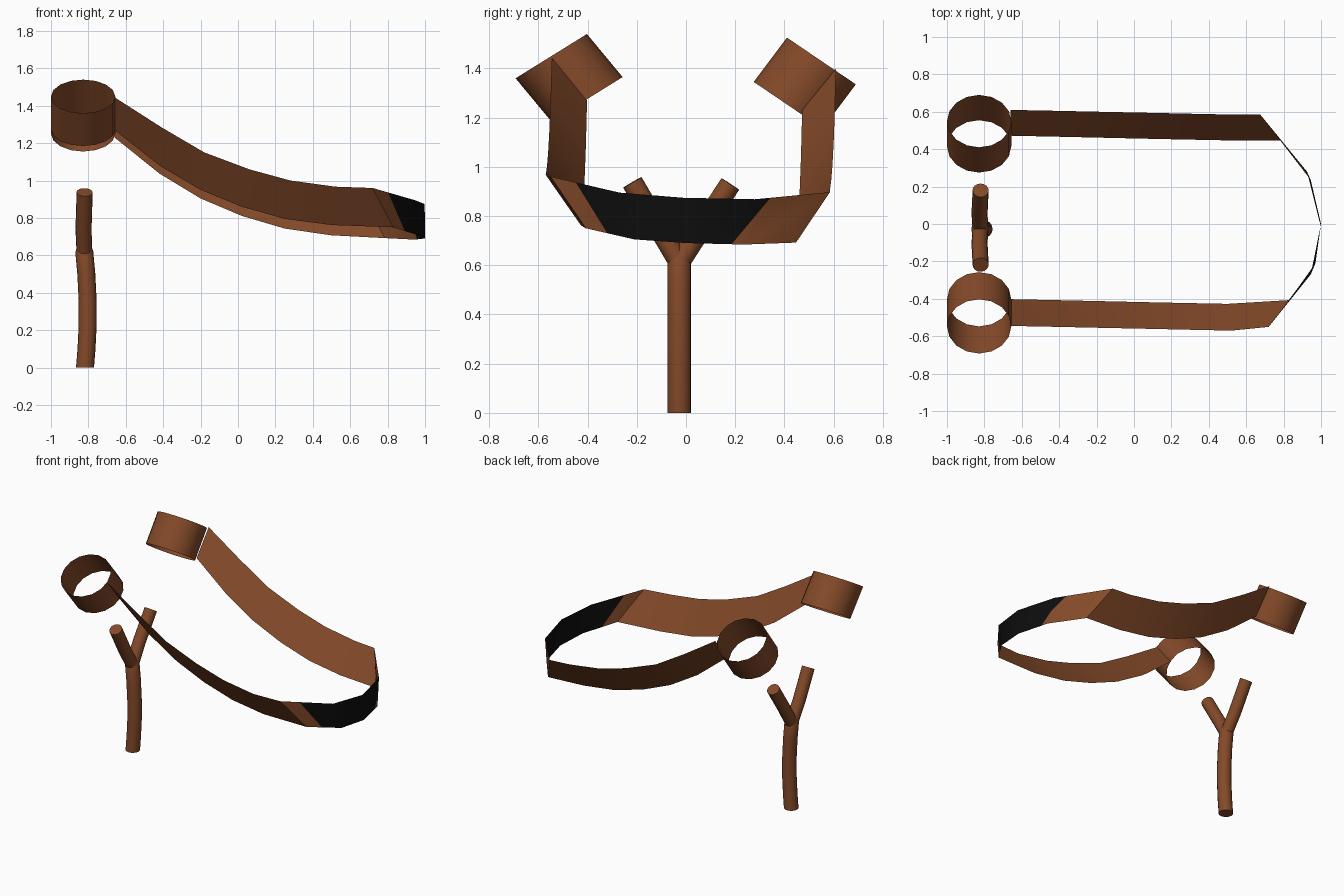
import bpy, bmesh, math
from mathutils import Vector, Matrix

if "Cube" in bpy.data.objects:
    bpy.data.objects.remove(bpy.data.objects["Cube"])


def material(name, rgb):
    m = bpy.data.materials.new(name)
    m.diffuse_color = (*rgb, 1)
    m.use_nodes = True
    m.node_tree.nodes["Principled BSDF"].inputs["Base Color"].default_value = m.diffuse_color
    return m


brown = material("brown", (0.23, 0.068, 0.022))
black = material("black", (0.004, 0.004, 0.004))


def add(name, bm, mats=(brown,), angle=40):
    me = bpy.data.meshes.new(name)
    bm.to_mesh(me)
    bm.free()
    ob = bpy.data.objects.new(name, me)
    bpy.context.collection.objects.link(ob)
    for m in mats:
        me.materials.append(m)
    bpy.ops.object.select_all(action='DESELECT')
    ob.select_set(True)
    bpy.context.view_layer.objects.active = ob
    bpy.ops.object.shade_smooth_by_angle(angle=math.radians(angle))
    return ob


def tube(name, path, radii, sides=16):
    """Closed round tube along a path in a roughly upright direction."""
    pts = [Vector(p) for p in path]
    bm = bmesh.new()
    rings = []
    for i, p in enumerate(pts):
        t = (pts[min(i + 1, len(pts) - 1)] - pts[max(i - 1, 0)]).normalized()
        if i == 0 and p.z == 0:
            t = Vector((0, 0, 1))
        u = Vector((1, 0, 0))
        u = (u - t * u.dot(t)).normalized()
        v = t.cross(u)
        angs = [2 * math.pi * k / sides for k in range(sides)]
        rings.append([bm.verts.new(p + (u * math.cos(a) + v * math.sin(a)) * radii[i]) for a in angs])
    for a, b in zip(rings, rings[1:]):
        for k in range(sides):
            n = (k + 1) % sides
            bm.faces.new((a[k], a[n], b[n], b[k]))
    bm.faces.new(rings[0][::-1])
    bm.faces.new(rings[-1])
    return add(name, bm)


# Forked stick: slightly bent stem and two arms
SY = -0.027
tube("stem", [(-0.818, SY, 0), (-0.81, SY, 0.1), (-0.804, SY, 0.22), (-0.804, SY, 0.36),
              (-0.811, SY, 0.5), (-0.822, SY, 0.62), (-0.824, SY, 0.67)],
     [0.048] * 6 + [0.03])
for name, y, z in (("left_arm", -0.218, 0.937), ("right_arm", 0.18, 0.93)):
    tube(name, [(-0.821, SY, 0.61), (-0.826, SY + (y - SY) * 0.4, 0.74), (-0.82, y, z)],
         [0.042, 0.043, 0.043])


# Open loops that slip over the arms: half-diameter and half-axis vectors in y-z
def loop(name, center, d, a):
    bm = bmesh.new()
    bmesh.ops.create_cone(bm, cap_ends=False, segments=16, radius1=1, radius2=1, depth=2)
    m = Matrix(((0.172, 0, 0, -0.828), (0, d[0], a[0], center[0]),
                (0, d[1], a[1], center[1]), (0, 0, 0, 1)))
    bm.transform(m)
    bmesh.ops.recalc_face_normals(bm, faces=bm.faces)
    add(name, bm)


loop("front_loop", (-0.475, 1.362), (0.145, 0.09), (-0.0725, 0.0875))
loop("back_loop", (0.4825, 1.34), (0.14, -0.095), (0.0675, 0.09))

# Elastic band: one flat ribbon, cross-sections given as top x, z and bottom x, z
side = [(-0.66, 1.445, -0.66, 1.27), (-0.41, 1.285, -0.42, 1.08), (-0.18, 1.15, -0.2, 0.95),
        (0.06, 1.06, 0.02, 0.86), (0.28, 1.0, 0.25, 0.795), (0.52, 0.967, 0.5, 0.762),
        (0.72, 0.96, 0.83, 0.75)]
front, back = [], []
for i, (tx, tz, bx, bz) in enumerate(side):
    f = i / 6
    drift = 0.025 * min(f * 1.2, 1)
    end = 0.02 if i == 6 else 0
    front.append(((tx, -0.545 - drift + end, tz), (bx, -0.402 - drift + end, bz)))
    drop = 0.045 + 0.018 * f
    shift = 0.045 if i == 6 else 0.0
    back.append(((tx - shift, 0.61 - drift, tz - drop), (bx - shift, 0.472 - drift, bz - drop + 0.005)))
pouch = [((0.945, -0.27, 0.895), (0.97, -0.21, 0.705)),
         ((0.998, -0.01, 0.874), (1.0, 0.0, 0.69)),
         ((0.925, 0.28, 0.868), (0.945, 0.235, 0.684))]
bm = bmesh.new()
rows = [[bm.verts.new(p) for p in s] for s in front + pouch + back[::-1]]
for a, b in zip(rows, rows[1:]):
    bm.faces.new((a[0], a[1], b[1], b[0]))

# Black pouch patch: slanted cuts across the end of the band
cuts = [(Vector((0, -0.45, 0.94)), Vector((0, 0.21, 0.13))),
        (Vector((0, 0.34, 0.87)), Vector((0, -0.185, 0.155)))]
for co, no in cuts:
    faces = [f for f in bm.faces if f.calc_center_median().x > 0.7]
    geom = faces + list({e for f in faces for e in f.edges}) + list({v for f in faces for v in f.verts})
    bmesh.ops.bisect_plane(bm, geom=geom, plane_co=co, plane_no=no)
for f in bm.faces:
    c = f.calc_center_median()
    f.material_index = int(c.x > 0.7 and all((c - co).dot(no) > 0 for co, no in cuts))
add("band", bm, (brown, black), 30)
